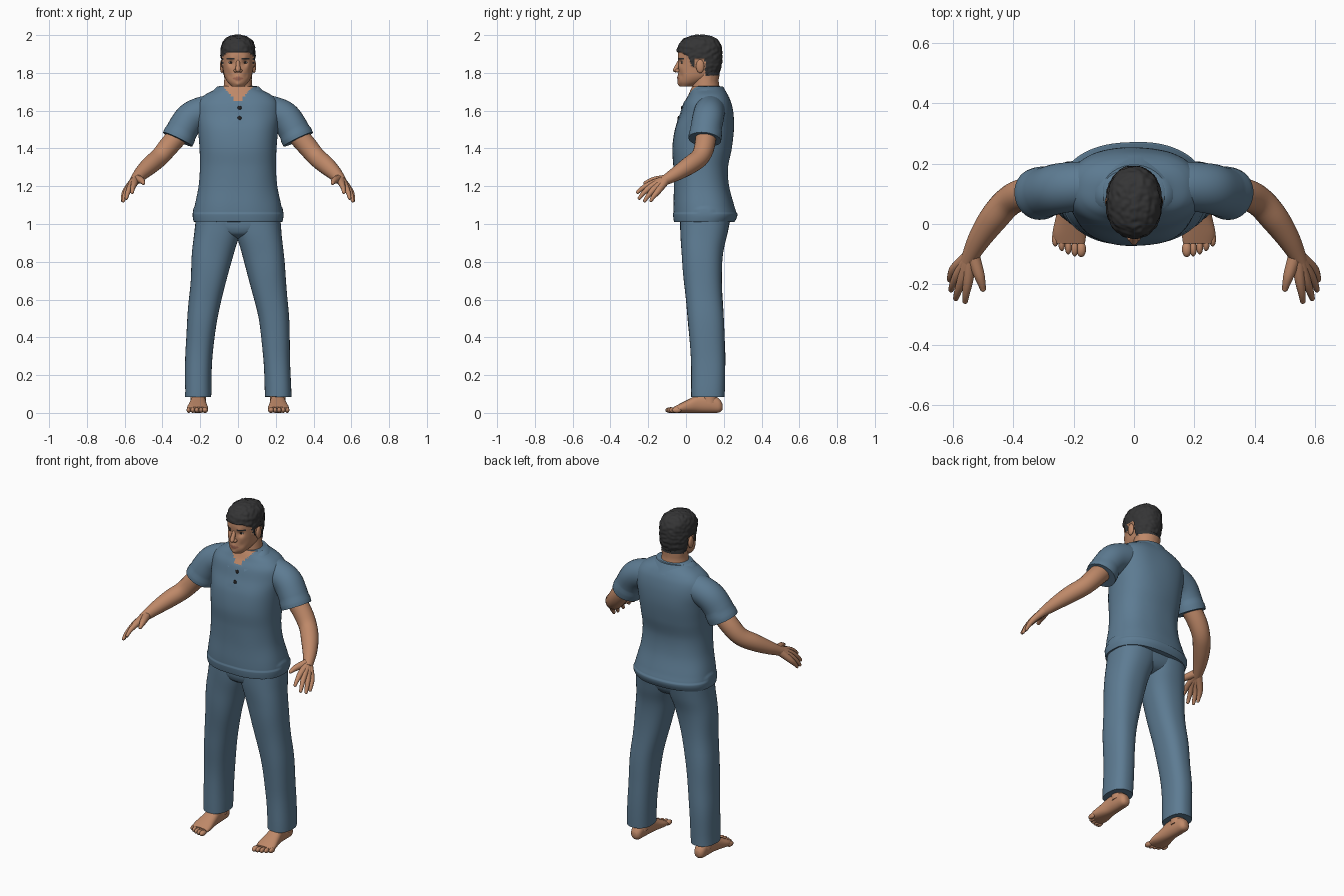
import bpy, bmesh, math
from mathutils import Vector, noise
from mathutils.bvhtree import BVHTree

cube = bpy.data.objects.get("Cube")
if cube:
    bpy.data.objects.remove(cube)


def material(name, rgb):
    m = bpy.data.materials.new(name)
    m.use_nodes = True
    m.diffuse_color = (*rgb, 1)
    m.node_tree.nodes["Principled BSDF"].inputs["Base Color"].default_value = (*rgb, 1)
    return m


CLOTH = material("blue cloth", (.11, .2, .29))
SKIN = material("skin", (.52, .25, .14))
HAIR = material("dark hair", (.035, .035, .036))
LIPS = material("lips", (.36, .14, .09))
WHITE = material("eye white", (.55, .5, .46))
DARK = material("dark button and iris", (.02, .018, .018))


def smooth_rows(rows, k):
    """Catmull-Rom interpolation of section parameters."""
    out = []
    for i in range(len(rows) - 1):
        p0, p1 = rows[max(i - 1, 0)], rows[i]
        p2, p3 = rows[i + 1], rows[min(i + 2, len(rows) - 1)]
        for j in range(k):
            t = j / k
            out.append([b + t * ((c - a) + t * (2 * a - 5 * b + 4 * c - d + t * (3 * (b - c) + d - a))) / 2
                        for a, b, c, d in zip(p0, p1, p2, p3)])
    return out + [list(rows[-1])]


def skin_rings(bm, rings, s):
    loops = [[bm.verts.new((p[0] * s, p[1], p[2])) for p in ring] for ring in rings]
    for a, b in zip(loops, loops[1:]):
        for i in range(len(a)):
            j = (i + 1) % len(a)
            bm.faces.new((a[i], a[j], b[j], b[i]))
    bm.faces.new(loops[0][::-1])
    bm.faces.new(loops[-1])


def loft(bm, rows, s=1, axis="z", n=2.3, count=40, k=5):
    """Superellipse sections: (height, x0, x1, depth0, depth1)."""
    rings = []
    for h, x0, x1, d0, d1 in smooth_rows(rows, k):
        ring = []
        for i in range(count):
            c, q = math.cos(math.tau * i / count), math.sin(math.tau * i / count)
            x = (x0 + x1) / 2 + (x1 - x0) / 2 * math.copysign(abs(c) ** (2 / n), c)
            d = (d0 + d1) / 2 + (d1 - d0) / 2 * math.copysign(abs(q) ** (2 / n), q)
            ring.append((x, d, h) if axis == "z" else (x, h, d))
        rings.append(ring)
    skin_rings(bm, rings, s)


def centred_loft(bm, rows, **options):
    loft(bm, [(z, -w, w, f, b) for z, w, f, b in rows], **options)


def tube(bm, rows, s=1, count=20):
    """Round limb through (x, y, z, radius)."""
    rows = smooth_rows(rows, 5)
    pts = [Vector(r[:3]) for r in rows]
    rings = []
    for i, p in enumerate(pts):
        d = pts[min(i + 1, len(pts) - 1)] - pts[max(i - 1, 0)]
        u = d.cross(Vector((1, .3, 1))).normalized()
        v = d.cross(u).normalized()
        rings.append([p + rows[i][3] * (u * math.cos(a) + v * math.sin(a))
                      for a in (math.tau * k / count for k in range(count))])
    skin_rings(bm, rings, s)


def ball(bm, centre, size, s=1):
    for v in bmesh.ops.create_uvsphere(bm, u_segments=16, v_segments=10, radius=1)["verts"]:
        v.co = Vector([v.co[i] * size[i] + centre[i] * (s if i == 0 else 1) for i in range(3)])


def finish(name, bm, mats):
    bmesh.ops.recalc_face_normals(bm, faces=bm.faces[:])
    me = bpy.data.meshes.new(name)
    bm.to_mesh(me)
    bm.free()
    for m in mats:
        me.materials.append(m)
    for p in me.polygons:
        p.use_smooth = True
    me.set_sharp_from_angle(angle=math.radians(50))
    ob = bpy.data.objects.new(name, me)
    bpy.context.collection.objects.link(ob)
    return ob


def surface_y(ob, x, z):
    """Depth of the front surface at x, z."""
    me = ob.data
    tree = BVHTree.FromPolygons([v.co for v in me.vertices], [p.vertices[:] for p in me.polygons])
    return tree.ray_cast(Vector((x, -1, z)), Vector((0, 1, 0)))[0].y


def push_along_normals(me, amount):
    shifts = [v.normal * amount(v.co) for v in me.vertices]
    for v, d in zip(me.vertices, shifts):
        v.co += d


# Shirt: torso and sleeves
bm = bmesh.new()
centred_loft(bm, [(1.015, .232, -.06, .255), (1.05, .236, -.065, .268), (1.1, .228, -.066, .255),
                  (1.2, .208, -.063, .228), (1.3, .2, -.066, .222), (1.4, .203, -.073, .242),
                  (1.5, .212, -.06, .254), (1.58, .222, -.03, .252), (1.64, .215, -.01, .24),
                  (1.68, .18, .012, .222), (1.71, .125, .025, .2), (1.73, .1, .035, .175)],
             n=2.4, count=80, k=8)
for s in (1, -1):
    tube(bm, [(.1, .13, 1.61, .075), (.18, .125, 1.595, .082), (.245, .118, 1.565, .083),
              (.285, .108, 1.515, .082), (.318, .1, 1.45, .083)], s, 32)
shirt = finish("shirt", bm, [CLOTH, SKIN])


def cloth_lift(co):
    x, y, z = co
    lift = .003 * noise.noise(Vector((x * 9, y * 9, z * 5)))
    sleeve_end = .41 * (abs(x) - .318) - .91 * (z - 1.45)
    if z < 1.06 or (abs(x) > .23 and sleeve_end > -.035):
        lift += .004
    if y < .05 and abs(x) < .018 and 1.54 < z < 1.65:
        lift += .003
    return lift


push_along_normals(shirt.data, cloth_lift)
for p in shirt.data.polygons:
    x, y, z = p.center
    if y < .09 and z > 1.64 and abs(x) < (z - 1.64) * .9:
        p.material_index = 1

# Folded collar, open at the front
bm = bmesh.new()
strip = []
for i in range(41):
    t = math.radians(-157 + 314 * i / 40)
    c, q = math.cos(t), math.sin(t)
    top = 1.728 - .065 * max(0, -c) ** 2
    row = [(.094, .078, top - .02), (.1, .084, top), (.11, .096, top), (.13, .128, top - .02 - .035 * c * c)]
    strip.append([bm.verts.new((rx * q, .1 + ry * c, z)) for rx, ry, z in row])
for a, b in zip(strip, strip[1:]):
    for j in range(3):
        bm.faces.new((a[j], a[j + 1], b[j + 1], b[j]))
bmesh.ops.solidify(bm, geom=bm.faces[:], thickness=.006)
finish("collar", bm, [CLOTH])

# Buttons on the placket
for i, z in enumerate((1.615, 1.56)):
    bm = bmesh.new()
    ball(bm, (.008, surface_y(shirt, .008, z), z), (.011, .005, .011))
    finish(f"button_{i + 1}", bm, [DARK])

# Trousers: two legs and the hips
bm = bmesh.new()
for s in (1, -1):
    loft(bm, [(.085, .143, .281, .028, .203), (.3, .134, .277, .025, .206), (.5, .108, .268, .01, .2),
              (.7, .06, .253, -.012, .19), (.85, .02, .243, -.022, .196),
              (.95, -.012, .232, -.028, .218), (1.04, -.03, .222, -.03, .238)], s, n=2.4)
centred_loft(bm, [(.925, .05, .03, .15), (.945, .12, -.01, .19), (.97, .18, -.025, .212),
                  (1.0, .222, -.03, .225), (1.04, .222, -.03, .238)], n=2.4)
trousers = finish("trousers", bm, [CLOTH])
push_along_normals(trousers.data, lambda co: .004 * noise.noise(Vector((co.x * 8, co.y * 8, co.z * 5))))

# Arms with hands, and bare feet
fingers = [((.55, -.185, 1.212), (.557, -.23, 1.19), (.56, -.256, 1.168)),
           ((.568, -.18, 1.2), (.584, -.224, 1.165), (.591, -.247, 1.137)),
           ((.582, -.165, 1.188), (.6, -.2, 1.15), (.607, -.218, 1.123)),
           ((.592, -.145, 1.178), (.607, -.172, 1.145), (.611, -.185, 1.125))]
for s, side in ((1, "left"), (-1, "right")):
    bm = bmesh.new()
    tube(bm, [(.28, .108, 1.51, .055), (.36, .1, 1.42, .054), (.415, .075, 1.355, .05),
              (.465, .02, 1.312, .048), (.51, -.045, 1.27, .039), (.54, -.1, 1.238, .029),
              (.552, -.125, 1.225, .024)], s)
    for knuckle, middle, tip in fingers:
        tube(bm, [(.543, -.105, 1.235, .024), (*knuckle, .0175), (*middle, .0125), (*tip, .009)], s, 12)
        ball(bm, tip, (.009, .009, .009), s)
    thumb = (.501, -.215, 1.217)
    tube(bm, [(.535, -.105, 1.238, .024), (.515, -.165, 1.232, .019), (.506, -.195, 1.225, .014),
              (*thumb, .01)], s, 12)
    ball(bm, thumb, (.01, .01, .01), s)
    finish(side + "_arm", bm, [SKIN])

    bm = bmesh.new()
    loft(bm, [(.192, .195, .228, .015, .05), (.175, .18, .242, .002, .075), (.13, .174, .247, 0, .1),
              (.07, .17, .25, 0, .1), (.02, .165, .26, 0, .075), (-.03, .159, .27, 0, .05),
              (-.065, .163, .262, .002, .032)], s, "y")
    tube(bm, [(.21, .125, .05, .042), (.21, .12, .12, .042), (.21, .115, .25, .05)], s)
    for i in range(5):
        x, y = .175 + .0215 * i, -.084 + .0022 * i * i
        ball(bm, (x, y, .015), (.016 if i == 0 else .0115, .026, .015), s)
    finish(side + "_foot", bm, [SKIN])

# Head, neck, nose and ears
bm = bmesh.new()
centred_loft(bm, [(1.728, .032, -.03, .03), (1.75, .054, -.04, .09), (1.78, .071, -.042, .15),
                  (1.82, .079, -.04, .175), (1.86, .083, -.041, .183), (1.9, .084, -.043, .184),
                  (1.94, .08, -.034, .18), (1.97, .066, -.01, .163), (1.987, .04, .025, .13),
                  (1.993, .01, .06, .09)], n=2.2, count=96, k=10)
centred_loft(bm, [(1.58, .09, .025, .2), (1.68, .086, .03, .19), (1.72, .077, .03, .178),
                  (1.82, .068, .045, .165)], n=2)
tube(bm, [(0, -.025, 1.875, .01), (0, -.042, 1.845, .011), (0, -.054, 1.817, .014)])
ball(bm, (0, -.055, 1.815), (.013, .015, .012))
for s in (1, -1):
    ball(bm, (.012, -.044, 1.812), (.011, .014, .01), s)
    ball(bm, (.085, .075, 1.835), (.011, .022, .036), s)
face = finish("head", bm, [SKIN, HAIR, LIPS])

# Sculpted features: (centre, spread, push along y)
spots = [((0, -.05, 1.776), .011, -.007), ((0, -.05, 1.762), .01, -.005), ((0, -.04, 1.737), .014, -.008)]
for s in (1, -1):
    spots += [((s * .037, -.03, 1.855), .016, .011), ((s * .036, -.035, 1.876), .014, -.004),
              ((s * .05, -.02, 1.825), .02, -.004), ((s * .045, -.03, 1.785), .016, .004)]
for v in face.data.vertices:
    if v.co.y < .03:
        v.co.y += sum(d * math.exp(-(v.co - Vector(c)).length_squared / (r * r)) for c, r, d in spots)


def is_hair(co):
    x, y, z = co
    if .045 < y < .1 and z < 1.874 and abs(x) > .05:
        return False
    line = [(-.1, 1.912), (-.02, 1.908), (.015, 1.885), (.03, 1.84), (.1, 1.8), (.12, 1.78), (.3, 1.77)]
    for (y0, z0), (y1, z1) in zip(line, line[1:]):
        if y0 <= y <= y1:
            return z > z0 + (z1 - z0) * (y - y0) / (y1 - y0)
    return False


for p in face.data.polygons:
    x, y, z = p.center
    brow = abs(z - 1.876 + 3 * (abs(x) - .04) ** 2) < .0045 and .017 < abs(x) < .06 and y < .01
    lips = (x / .027) ** 2 + ((z - 1.77) / .009) ** 2 < 1 and y < 0
    p.material_index = 1 if is_hair(p.center) or brow else 2 if lips else 0
push_along_normals(face.data, lambda co: .008 + .005 * noise.noise(co * 60) if is_hair(co) else 0)

# Eyes
for s, side in ((1, "left"), (-1, "right")):
    y = surface_y(face, s * .037, 1.855)
    for part, mat, size, off in (("eye", WHITE, (.014, .008, .006), .004), ("iris", DARK, (.0065, .004, .0058), -.002)):
        bm = bmesh.new()
        ball(bm, (.037, y + off, 1.855), size, s)
        finish(f"{side}_{part}", bm, [mat])
